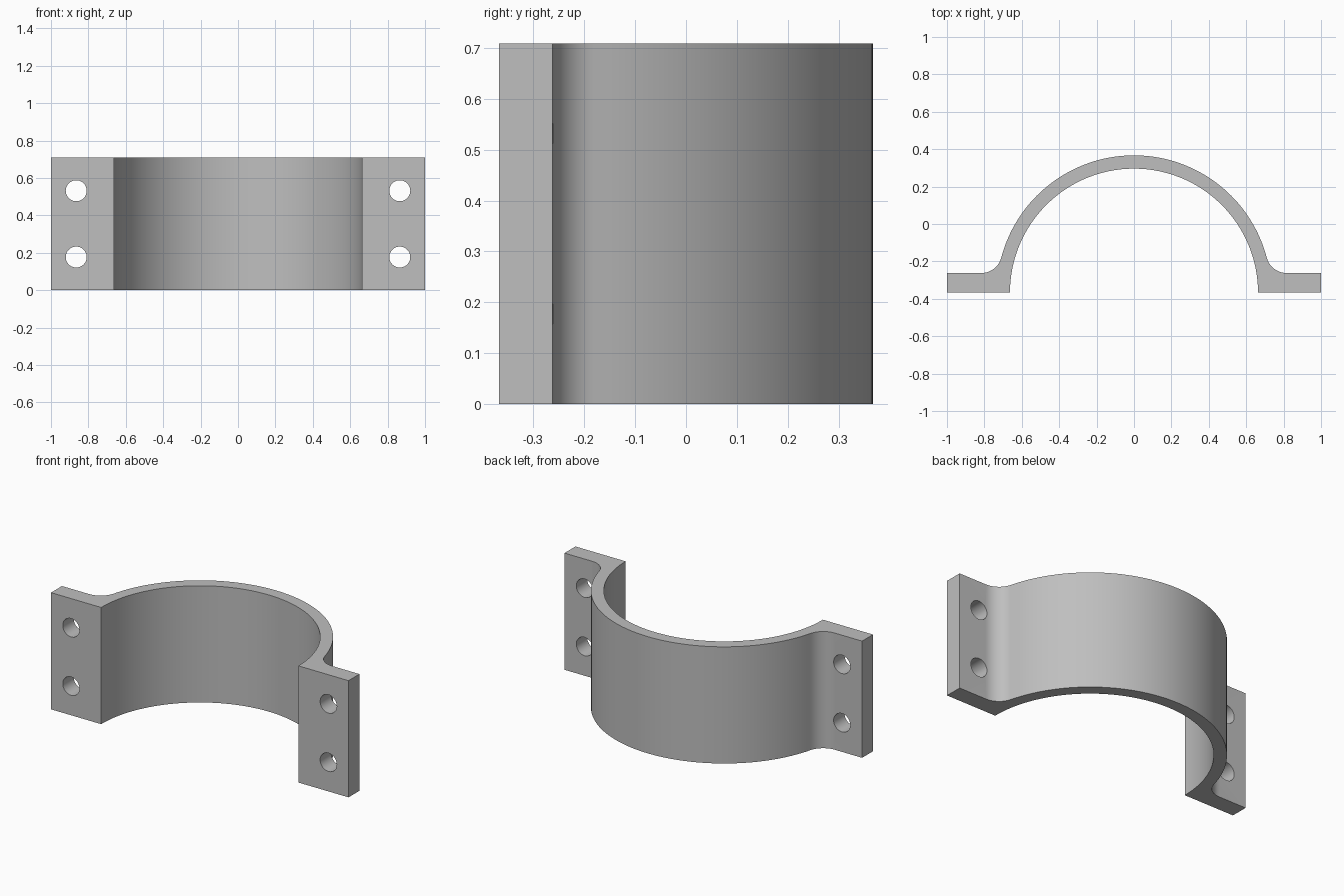
import bpy, bmesh, math
from mathutils import Matrix

if "Cube" in bpy.data.objects:
    bpy.data.objects.remove(bpy.data.objects["Cube"], do_unlink=True)

HEIGHT = 0.709
FRONT, FLANGE_BACK = -0.367, -0.262
INNER, OUTER, FILLET = 0.663, 0.734, 0.11
HOLE_X, HOLE_R = 0.865, 0.056

steel = bpy.data.materials.new("plain grey")
steel.use_nodes = True
grey = (0.52, 0.52, 0.52, 1)
steel.diffuse_color = grey
steel.node_tree.nodes["Principled BSDF"].inputs["Base Color"].default_value = grey


def arc(cx, cy, r, start, end, steps):
    angles = [start + (end - start) * i / steps for i in range(steps + 1)]
    return [(cx + r * math.cos(a), cy + r * math.sin(a)) for a in angles]


def new_object(name, bm):
    bmesh.ops.recalc_face_normals(bm, faces=bm.faces)
    mesh = bpy.data.meshes.new(name)
    bm.to_mesh(mesh)
    bm.free()
    obj = bpy.data.objects.new(name, mesh)
    bpy.context.collection.objects.link(obj)
    return obj


# Clamp outline: flange, fillet and outer arc for one half, then mirrored
fillet_y = FLANGE_BACK + FILLET
rise = fillet_y - FRONT
fillet_x = math.sqrt((OUTER + FILLET) ** 2 - rise ** 2)
tangent = math.atan2(rise, fillet_x)
half = [(1, FRONT), (1, FLANGE_BACK)]
half += arc(fillet_x, fillet_y, FILLET, 1.5 * math.pi, math.pi + tangent, 12)
half += arc(0, FRONT, OUTER, tangent, math.pi / 2, 40)[1:]
outline = half + [(-x, y) for x, y in reversed(half[:-1])]
outline += arc(0, FRONT, INNER, math.pi, 0, 96)

# Half-ring clamp body with bolt flanges
bm = bmesh.new()
base = bm.faces.new([bm.verts.new((x, y, 0)) for x, y in outline])
top = bmesh.ops.extrude_face_region(bm, geom=[base])["geom"]
bmesh.ops.translate(bm, vec=(0, 0, HEIGHT),
                    verts=[v for v in top if isinstance(v, bmesh.types.BMVert)])
clamp = new_object("pipe_clamp_half", bm)
clamp.data.materials.append(steel)

# Four bolt holes through the flanges
bm = bmesh.new()
for x in (-HOLE_X, HOLE_X):
    for z in (HEIGHT * 0.25, HEIGHT * 0.75):
        place = (Matrix.Translation((x, (FRONT + FLANGE_BACK) / 2, z))
                 @ Matrix.Rotation(math.pi / 2, 4, "X"))
        bmesh.ops.create_cone(bm, cap_ends=True, segments=40, radius1=HOLE_R,
                              radius2=HOLE_R, depth=0.3, matrix=place)
cutter = new_object("bolt_hole_cutter", bm)
cutter.data.materials.append(steel)
cutter.hide_render = True

bpy.ops.object.select_all(action="DESELECT")
clamp.select_set(True)
bpy.context.view_layer.objects.active = clamp
cut = clamp.modifiers.new("bolt_holes", "BOOLEAN")
cut.operation = "DIFFERENCE"
cut.solver = "EXACT"
cut.object = cutter
bpy.ops.object.modifier_apply(modifier=cut.name)
bpy.data.objects.remove(cutter, do_unlink=True)
bpy.ops.object.shade_smooth_by_angle(angle=math.radians(30))
